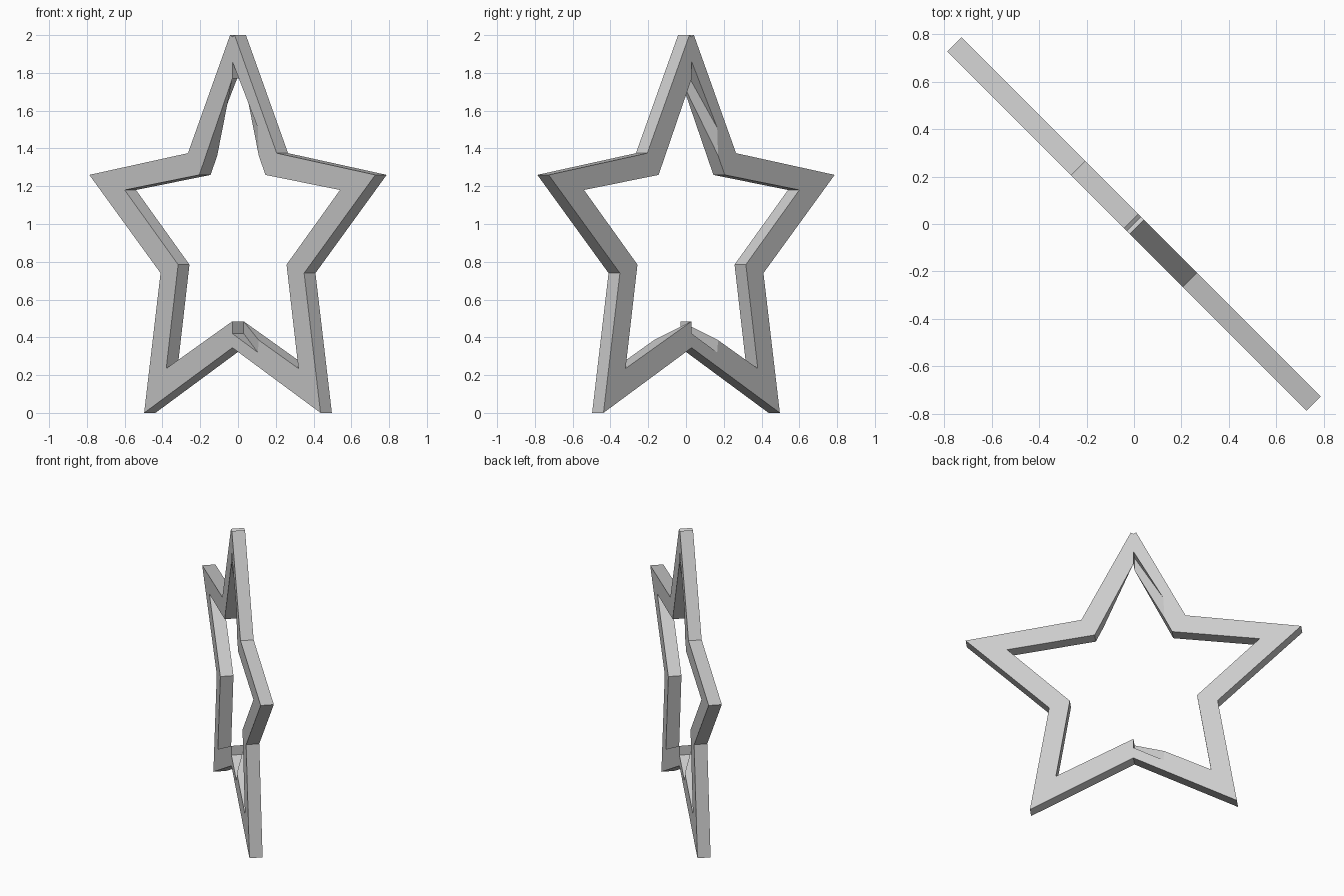
import bpy, bmesh
from mathutils import Matrix

if "Cube" in bpy.data.objects:
    bpy.data.objects.remove(bpy.data.objects["Cube"], do_unlink=True)

grey = bpy.data.materials.new("light grey")
grey.use_nodes = True
COLOUR = (0.6, 0.6, 0.6, 1)
grey.diffuse_color = COLOUR
grey.node_tree.nodes["Principled BSDF"].inputs["Base Color"].default_value = COLOUR

T = 0.03  # half thickness, measured along x and y
FRONT, BACK = -T, T

# Outline of one half: (offset along the diagonal, height)
outer = [(0, 1.99), (0.012, 2.0), (0.235, 1.375), (0.757, 1.26),
         (0.38, 0.74), (0.467, 0), (0, 0.345)]
inner = [(0.175, 1.26), (0.57, 1.18), (0.287, 0.785), (0.35, 0.235)]
# Notch at each end of the half: inner tip, notch root, fold, inner edge
top_notch = [(0, 1.77), (0, 1.86), (0.135, 1.51), (0.14, 1.362)]
low_notch = [(0, 0.485), (0, 0.42), (0.135, 0.32), (0.14, 0.385)]


def make_object(name, bm):
    bmesh.ops.recalc_face_normals(bm, faces=bm.faces[:])
    mesh = bpy.data.meshes.new(name)
    bm.to_mesh(mesh)
    bm.free()
    mesh.materials.append(grey)
    obj = bpy.data.objects.new(name, mesh)
    bpy.context.collection.objects.link(obj)
    return obj


def face_maker(bm):
    """Return a function that adds a face from (point, depth) corners."""
    cache = {}

    def vert(point, t):
        if (point, t) not in cache:
            s, z = point
            cache[point, t] = bm.verts.new((s + t, t - s, z))
        return cache[point, t]

    return lambda *corners: bm.faces.new([vert(p, t) for p, t in corners])


def star_half(name, turn):
    bm = bmesh.new()
    face = face_maker(bm)
    # Broad faces
    front = outer + low_notch[1:] + inner[::-1] + top_notch[:0:-1]
    back = outer + low_notch[1::-1] + inner[::-1] + top_notch[:2]
    face(*[(p, FRONT) for p in front])
    face(*[(p, BACK) for p in back])
    # Outer and inner rims
    for chain in (outer, inner):
        for a, b in zip(chain, chain[1:]):
            face((a, FRONT), (b, FRONT), (b, BACK), (a, BACK))
    # Notched inner tips
    for (tip, root, fold, edge), corner in ((top_notch, inner[0]), (low_notch, inner[-1])):
        face((tip, BACK), (edge, FRONT), (corner, FRONT), (corner, BACK))
        face((tip, BACK), (root, BACK), (fold, FRONT), (edge, FRONT))
        face((root, BACK), (root, FRONT), (fold, FRONT))
    # Seam ends close the half
    for a, b in ((outer[0], top_notch[1]), (outer[-1], low_notch[1])):
        face((a, FRONT), (a, BACK), (b, BACK), (b, FRONT))
    bm.transform(Matrix.Rotation(turn, 4, "Z"))
    return make_object(name, bm)


star_half("star_left_half", 0)
star_half("star_right_half", 3.14159265)

# Thin seam plates standing between the notches
for name, (tip, root, _, _) in (("top_seam_plate", top_notch), ("bottom_seam_plate", low_notch)):
    bm = bmesh.new()
    face_maker(bm)((tip, FRONT), (tip, BACK), (root, BACK), (root, FRONT))
    make_object(name, bm)
